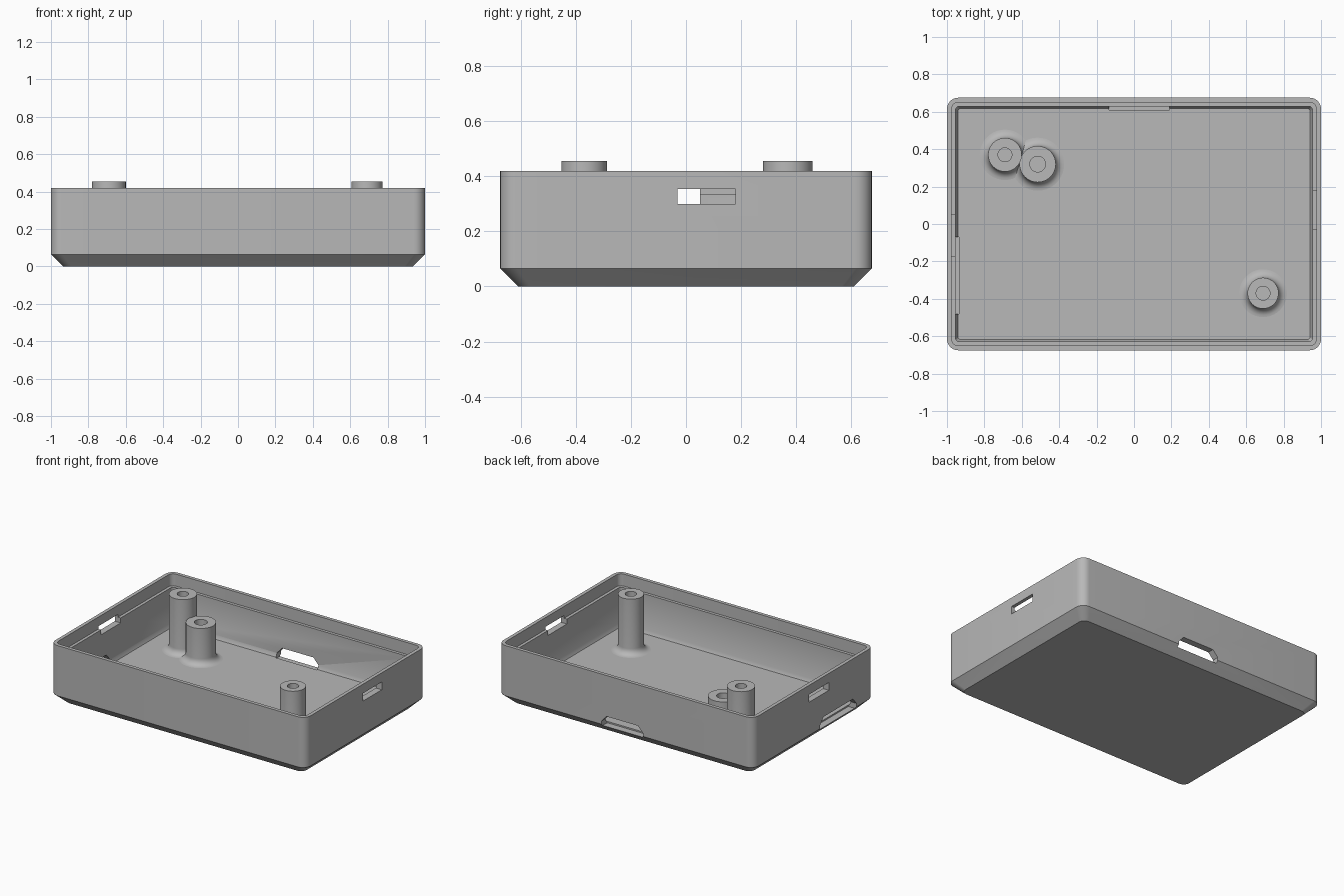
import bpy, bmesh
from math import cos, sin, pi, radians

if "Cube" in bpy.data.objects:
    bpy.data.objects.remove(bpy.data.objects["Cube"])

GREY = (0.48, 0.48, 0.48, 1.0)
grey = bpy.data.materials.new("matte grey plastic")
grey.use_nodes = True
grey.diffuse_color = GREY
grey.node_tree.nodes["Principled BSDF"].inputs["Base Color"].default_value = GREY

HX, HY, TOP, FLOOR = 1.0, 0.675, 0.42, 0.06


def finish(name, bm):
    bmesh.ops.recalc_face_normals(bm, faces=bm.faces)
    mesh = bpy.data.meshes.new(name)
    bm.to_mesh(mesh)
    bm.free()
    ob = bpy.data.objects.new(name, mesh)
    bpy.context.collection.objects.link(ob)
    mesh.materials.append(grey)
    return ob


def loft(name, rings):
    """Skin closed rings of points and cap both ends."""
    bm = bmesh.new()
    loops = [[bm.verts.new(p) for p in ring] for ring in rings]
    for low, high in zip(loops, loops[1:]):
        n = len(low)
        for i in range(n):
            j = (i + 1) % n
            bm.faces.new((low[i], low[j], high[j], high[i]))
    bm.faces.new(loops[0])
    bm.faces.new(loops[-1])
    return finish(name, bm)


def rounded_rect(inset, radius, z, steps=8):
    pts = []
    for k, (sx, sy) in enumerate(((1, 1), (-1, 1), (-1, -1), (1, -1))):
        cx, cy = sx * (HX - inset - radius), sy * (HY - inset - radius)
        for i in range(steps + 1):
            a = (k + i / steps) * pi / 2
            pts.append((cx + radius * cos(a), cy + radius * sin(a), z))
    return pts


def circle(x, y, r, z, n=40):
    return [(x + r * cos(2 * pi * i / n), y + r * sin(2 * pi * i / n), z) for i in range(n)]


def smooth(ob):
    bpy.ops.object.select_all(action='DESELECT')
    ob.select_set(True)
    bpy.context.view_layer.objects.active = ob
    bpy.ops.object.shade_smooth_by_angle(angle=radians(30))


# Tray: chamfered underside, straight walls, thin lip, inner ledge, floor
tray = loft("tray_shell", [
    rounded_rect(0.065, 0.045, 0),
    rounded_rect(0, 0.06, 0.065),
    rounded_rect(0, 0.06, TOP),
    rounded_rect(0.025, 0.035, TOP),
    rounded_rect(0.025, 0.035, 0.335),
    rounded_rect(0.046, 0.02, 0.335),
    rounded_rect(0.046, 0.02, 0.085),
    rounded_rect(0.058, 0.015, FLOOR),
])


def cut_wall(name, profile, axis, start, end):
    """Cut a profile of (along wall, height) points through one wall."""
    def place(u, z, d):
        return (d, u, z) if axis == 'x' else (u, d, z)
    cutter = loft(name, [[place(u, z, d) for u, z in profile] for d in (start, end)])
    cutter.hide_render = True
    mod = tray.modifiers.new(name, 'BOOLEAN')
    mod.operation = 'DIFFERENCE'
    mod.solver = 'EXACT'
    mod.object = cutter
    bpy.ops.object.select_all(action='DESELECT')
    tray.select_set(True)
    bpy.context.view_layer.objects.active = tray
    bpy.ops.object.modifier_apply(modifier=name)
    bpy.data.objects.remove(cutter)


def slot(u0, u1, z0, z1):
    return [(u0, z0), (u1, z0), (u1, z1), (u0, z1)]


def port(u0, u1, z0, z1, c=0.04):
    mid = z0 + (z1 - z0) * 0.45
    return [(u0, z0), (u1, z0), (u1, mid), (u1 - c, z1), (u0 + c, z1), (u0, mid)]


# Latch slots in the end walls and connector ports low in the walls
cut_wall("latch_slot_plus_x", slot(-0.03, 0.18, 0.30, 0.355), 'x', 0.9, 1.1)
cut_wall("latch_slot_minus_x", slot(-0.17, 0.05, 0.30, 0.355), 'x', -1.1, -0.9)
cut_wall("side_port", port(-0.48, -0.07, 0.05, 0.135), 'x', -1.1, -0.935)
cut_wall("back_port", port(-0.135, 0.19, 0.05, 0.13), 'y', 0.61, 0.8)
smooth(tray)


# Screw posts with a flared foot and a blind hole
def post(name, x, y, radius, hole, top, flare=0.045, steps=6):
    rings = [circle(x, y, radius + flare, FLOOR - 0.01)]
    for i in range(steps + 1):
        a = i / steps * pi / 2
        rings.append(circle(x, y, radius + flare * (1 - sin(a)),
                            FLOOR + flare * (1 - cos(a))))
    rings += [circle(x, y, radius, top), circle(x, y, hole, top),
              circle(x, y, hole, FLOOR + 0.05)]
    smooth(loft(name, rings))


post("back_corner_post", -0.69, 0.37, 0.09, 0.037, 0.455)
post("short_post", -0.515, 0.32, 0.097, 0.042, 0.32)
post("front_corner_post", 0.69, -0.37, 0.083, 0.037, 0.455)
